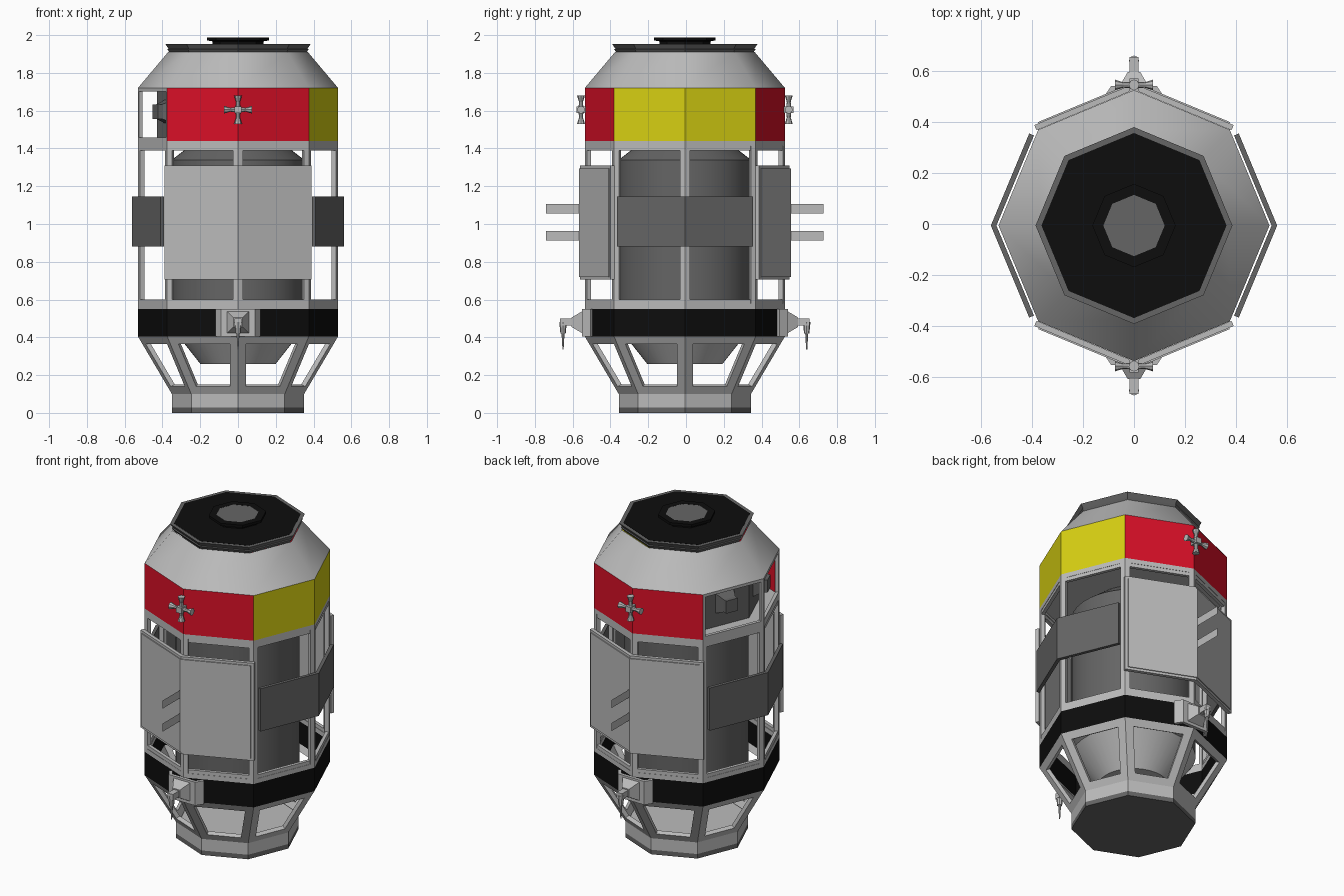
import bpy, bmesh, math
from mathutils import Matrix, Vector

cube = bpy.data.objects.get("Cube")
if cube:
    bpy.data.objects.remove(cube, do_unlink=True)


def material(name, r, g, b):
    m = bpy.data.materials.new(name)
    m.use_nodes = True
    m.diffuse_color = (r, g, b, 1)
    m.node_tree.nodes["Principled BSDF"].inputs["Base Color"].default_value = (r, g, b, 1)
    return m


GREY = material("light grey", 0.5, 0.5, 0.5)
DARK = material("dark grey", 0.13, 0.13, 0.13)
BLACK = material("black", 0.004, 0.004, 0.004)
RED = material("red", 0.7, 0.005, 0.02)
YELLOW = material("yellow", 0.68, 0.63, 0.006)
R = 0.53          # body radius at the corners
FRONT_BACK = (("front", 0), ("back", math.pi))


def finish(name, bm, mat, turn=0, thick=0, offset=-1, smooth=False):
    """Turn a bmesh into a named object, with optional wall thickness."""
    me = bpy.data.meshes.new(name)
    bm.to_mesh(me)
    bm.free()
    ob = bpy.data.objects.new(name, me)
    bpy.context.scene.collection.objects.link(ob)
    me.materials.append(mat)
    ob.rotation_euler.z = turn
    ob.location.y = -0.006
    if thick:
        mod = ob.modifiers.new("thickness", 'SOLIDIFY')
        mod.thickness, mod.offset, mod.use_even_offset = thick, offset, True
    if smooth:
        bpy.ops.object.select_all(action='DESELECT')
        ob.select_set(True)
        bpy.context.view_layer.objects.active = ob
        bpy.ops.object.shade_smooth_by_angle(angle=math.radians(44))
    return ob


def ring_mesh(profile, n=8, faces=None, caps=False):
    """Sweep (radius, z) points around z; faces picks which sides to build."""
    bm = bmesh.new()
    rings = [[bm.verts.new((r * math.cos(a), r * math.sin(a), z))
              for a in [math.tau * i / n for i in range(n)]] for r, z in profile]
    for lo, hi in zip(rings, rings[1:]):
        for i in (range(n) if faces is None else faces):
            j = (i + 1) % n
            bm.faces.new((lo[i], lo[j], hi[j], hi[i]))
    if caps:
        bm.faces.new(rings[0][::-1])
        bm.faces.new(rings[-1])
    bmesh.ops.delete(bm, geom=[v for v in bm.verts if not v.link_faces], context='VERTS')
    return bm


def open_frames(bm, width):
    """Cut a window in every face, leaving a border."""
    panes = bm.faces[:]
    bmesh.ops.inset_individual(bm, faces=panes, thickness=width, use_even_offset=True)
    bmesh.ops.delete(bm, geom=panes, context='FACES')
    return bm


def wall(path, z0, z1):
    """Upright folded sheet along xy points."""
    bm = bmesh.new()
    cols = [(bm.verts.new((x, y, z0)), bm.verts.new((x, y, z1))) for x, y in path]
    for a, b in zip(cols, cols[1:]):
        bm.faces.new((a[0], b[0], b[1], a[1]))
    return bm


def box(bm, center, size):
    bmesh.ops.create_cube(bm, size=1, matrix=Matrix.Translation(center) @ Matrix.Diagonal((*size, 1)))


def taper(bm, start, end, r1, r2, n=4, roll=math.pi / 4):
    """Tapered bar between two points."""
    a, b = Vector(start), Vector(end)
    rot = (b - a).to_track_quat('Z', 'Y').to_matrix().to_4x4()
    bmesh.ops.create_cone(bm, cap_ends=True, segments=n, radius1=r1, radius2=r2, depth=(b - a).length,
                          matrix=Matrix.Translation((a + b) / 2) @ rot @ Matrix.Rotation(roll, 4, 'Z'))


# Base foot and its dark sole
finish("base_sole", ring_mesh([(0.35, 0), (0.35, 0.028)], caps=True), DARK)
finish("base_foot", ring_mesh([(0.35, 0.028), (0.35, 0.1)], caps=True), GREY)

# Slanted lower cage, black belt and upright cage
finish("lower_cage", open_frames(ring_mesh([(0.35, 0.1), (R, 0.405)]), 0.045), GREY, thick=0.025)
finish("black_belt", ring_mesh([(R, 0.405), (R, 0.55)]), BLACK, thick=0.025)
finish("upper_cage", open_frames(ring_mesh([(R, 0.55), (R, 1.44)]), 0.028), GREY, thick=0.025)
for name, z in (("lower_rail", 0.55), ("upper_rail", 1.39)):
    finish(name, ring_mesh([(R - 0.002, z), (R - 0.002, z + 0.05)]), GREY, thick=0.02)

# Inner tank with tapered ends
finish("tank", ring_mesh([(0.35, 0.45), (0.35, 1.34)], 48), DARK, smooth=True)
finish("tank_bottom", ring_mesh([(0.2, 0.26), (0.35, 0.45)], 48, caps=True), GREY, smooth=True)
finish("tank_top", ring_mesh([(0.35, 1.34), (0.22, 1.44)], 48), DARK, smooth=True)

# Coloured upper belt: red front and back, yellow left, open bay right
finish("upper_deck", ring_mesh([(R - 0.004, 1.43), (R - 0.004, 1.45)], caps=True), GREY)
finish("red_belt_front", ring_mesh([(R, 1.44), (R, 1.72)], faces=(5, 6)), RED, thick=0.02)
finish("red_belt_back", ring_mesh([(R, 1.44), (R, 1.72)], faces=(1, 2)), RED, thick=0.02)
finish("yellow_belt", ring_mesh([(R, 1.44), (R, 1.72)], faces=(0, 7)), YELLOW, thick=0.02)
finish("bay_frame", open_frames(ring_mesh([(R, 1.44), (R, 1.72)], faces=(3, 4)), 0.018), GREY, thick=0.02)
finish("bay_wall", ring_mesh([(0.43, 1.45), (0.43, 1.715)], faces=(3, 4)), DARK, thick=0.01)
for side, angle in (("front", 202.5), ("back", 157.5)):
    a = math.radians(angle)
    d = Vector((math.cos(a), math.sin(a), 0))
    bm = bmesh.new()
    taper(bm, d * 0.39 + Vector((0, 0, 1.595)), d * 0.45 + Vector((0, 0, 1.595)), 0.09, 0.055)
    taper(bm, d * 0.45 + Vector((0, 0, 1.595)), d * 0.475 + Vector((0, 0, 1.595)), 0.055, 0.055)
    finish("bay_horn_" + side, bm, DARK)

# Roof cone, stepped rim and hatch
finish("roof_cone", ring_mesh([(R, 1.72), (0.37, 1.91)]), GREY, smooth=True)
finish("roof_rim", ring_mesh([(0.36, 1.905), (0.375, 1.925), (0.367, 1.927), (0.385, 1.953),
                              (0.36, 1.953)]), DARK)
finish("roof_plate", ring_mesh([(0.362, 1.94), (0.362, 1.954)], caps=True), BLACK)
finish("hatch_collar", ring_mesh([(0.135, 1.954), (0.135, 1.967), (0.163, 1.972), (0.163, 1.988),
                                  (0.12, 1.988)]), BLACK)
finish("hatch_lid", ring_mesh([(0.125, 1.96), (0.125, 1.985)], caps=True), DARK)

# Side shields
for side, turn in (("left", 0), ("right", math.pi)):
    finish("shield_" + side, wall([(0.41, -0.36), (0.56, 0), (0.41, 0.36)], 0.88, 1.145),
           DARK, turn, thick=0.02)

for side, turn in FRONT_BACK:
    # Folded door with a slightly raised skin
    finish("door_" + side, wall([(-0.39, -0.393), (0, -0.555), (0.39, -0.393)], 0.705, 1.31),
           GREY, turn, thick=0.022)
    finish("door_skin_" + side, wall([(-0.375, -0.405), (0, -0.561), (0.375, -0.405)], 0.72, 1.295),
           GREY, turn, thick=0.008)

    # Loop handle
    bm = bmesh.new()
    bm.faces.new([bm.verts.new((0, y, z)) for y, z in
                  ((-0.735, 0.937), (-0.54, 0.937), (-0.54, 1.08), (-0.735, 1.08))])
    finish("handle_" + side, open_frames(bm, 0.038), GREY, turn, thick=0.05, offset=0)

    # Four-way thruster cross
    bm = bmesh.new()
    hub = Vector((0, -0.55, 1.605))
    box(bm, hub, (0.035, 0.05, 0.035))
    for d in ((1, 0, 0), (-1, 0, 0), (0, 0, 1), (0, 0, -1)):
        v = Vector(d)
        taper(bm, hub, hub + v * 0.045, 0.014, 0.01, 8)
        taper(bm, hub + v * 0.04, hub + v * 0.075, 0.01, 0.021, 8)
    finish("thruster_cross_" + side, bm, GREY, turn)

    # Belt bracket: folded plate, tapered mount and hanging nozzle
    finish("bracket_plate_" + side, wall([(-0.12, -0.5), (-0.09, -0.545), (0.09, -0.545), (0.12, -0.5)],
           0.405, 0.55), GREY, turn, thick=0.02)
    bm = bmesh.new()
    taper(bm, (0, -0.54, 0.48), (0, -0.6, 0.48), 0.085, 0.035)
    taper(bm, (0, -0.59, 0.48), (0, -0.66, 0.48), 0.026, 0.026)
    taper(bm, (0, -0.645, 0.48), (0, -0.645, 0.42), 0.02, 0.014, 8)
    taper(bm, (0, -0.645, 0.42), (0, -0.645, 0.335), 0.008, 0.003, 8)
    finish("bracket_nozzle_" + side, bm, GREY, turn)
